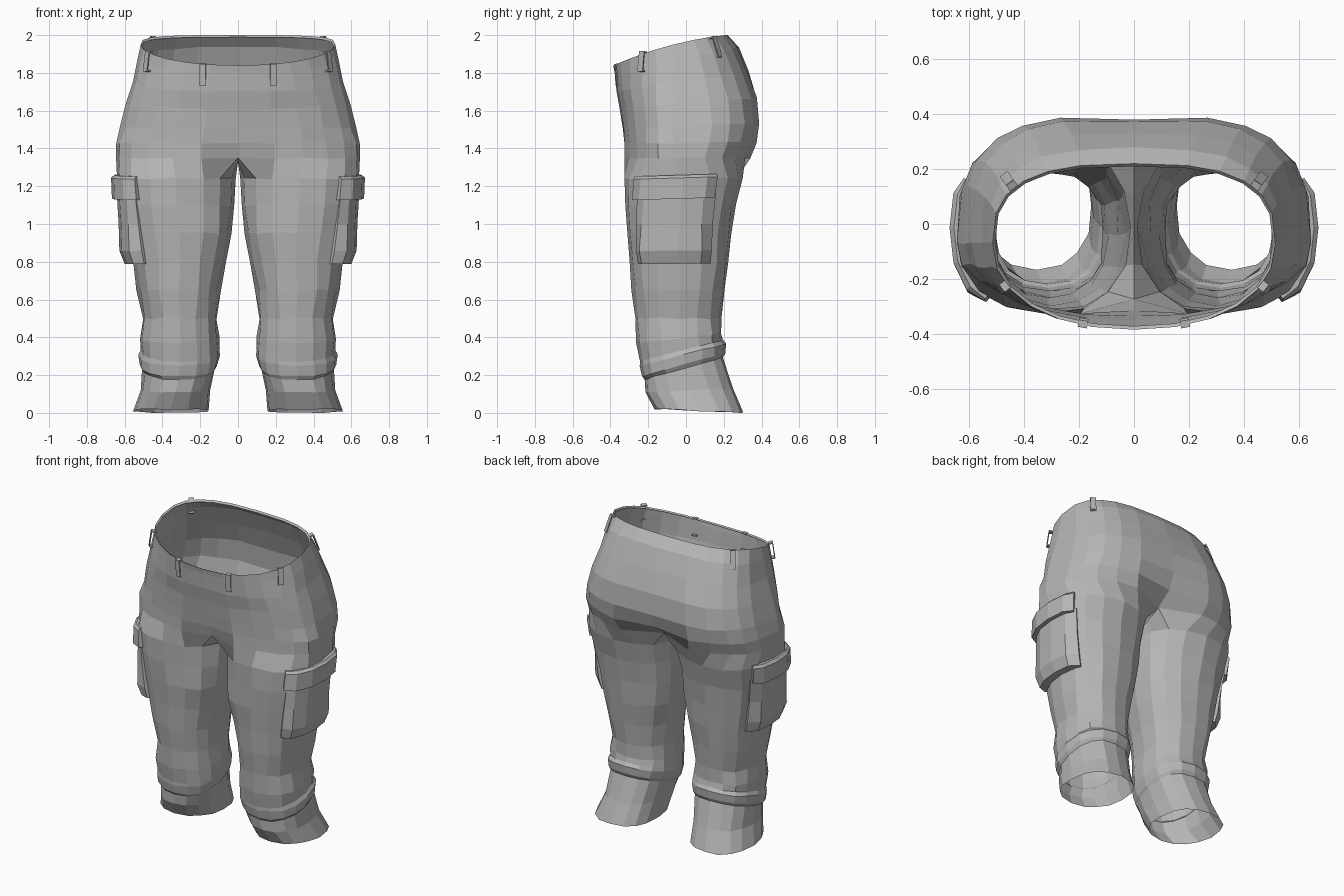
import bpy, bmesh, math, random
from mathutils import Vector, Matrix

random.seed(4)
if "Cube" in bpy.data.objects:
    bpy.data.objects.remove(bpy.data.objects["Cube"])

cloth = bpy.data.materials.new("grey cloth")
cloth.use_nodes = True
GREY = (0.47, 0.47, 0.47, 1)
cloth.diffuse_color = GREY
cloth.node_tree.nodes["Principled BSDF"].inputs["Base Color"].default_value = GREY


def finish(name, bm, closed=True):
    if closed:
        bmesh.ops.recalc_face_normals(bm, faces=bm.faces)
    me = bpy.data.meshes.new(name)
    bm.to_mesh(me)
    bm.free()
    me.materials.append(cloth)
    ob = bpy.data.objects.new(name, me)
    bpy.context.collection.objects.link(ob)
    mod = ob.modifiers.new("mirror", "MIRROR")
    mod.use_clip = True
    mod.merge_threshold = 0.002


def spow(v, n):
    return math.copysign(abs(v) ** (2 / n), v)


# Torso rings: height, half width, front y, back y, slope, centre pinch, back squareness
TORSO = [(1.955, .506, -.372, .21, .22, 1, 2.8), (1.966, .515, -.385, .22, .22, 1, 2.8),
         (1.88, .535, -.378, .28, .2, 1, 2.9), (1.76, .56, -.37, .335, .15, .99, 3),
         (1.64, .59, -.355, .38, .08, .98, 3.2), (1.52, .62, -.342, .396, .03, .96, 3.3),
         (1.43, .645, -.335, .38, 0, .88, 3.2), (1.35, .648, -.33, .35, 0, .66, 2.9)]
# Leg rings: height, inner x, outer x, front y, back y, slope
LEG = [(1.24, .012, .642, -.322, .295, 0), (1.1, .02, .62, -.32, .26, 0),
       (.95, .035, .59, -.315, .24, 0), (.8, .06, .557, -.30, .225, 0),
       (.65, .095, .535, -.285, .205, 0), (.5, .112, .507, -.268, .19, 0),
       (.4, .1, .52, -.26, .19, .1), (.335, .098, .515, -.245, .195, .25),
       (.312, .096, .526, -.245, .212, .25), (.258, .108, .52, -.232, .208, .28),
       (.238, .122, .505, -.22, .198, .28), (.12, .145, .515, -.215, .25, .05),
       (.014, .155, .555, -.165, .305, -.045)]


def torso_point(ring, deg):
    z, w, yf, yb, slope, pinch, square = ring
    c, s = math.cos(math.radians(deg)), math.sin(math.radians(deg))
    n = 2.2 if s < 0 else square
    yc = -0.07
    y = yc + (yb - yc if s > 0 else yc - yf) * spow(s, n)
    x = w * spow(c, n)
    if abs(deg) == 90:
        x, y = 0, y * (pinch if s > 0 else (1 + pinch) / 2)
    bend = .28 if slope == .22 else 0
    return Vector((x, y, z + slope * y - bend * y * y))


def leg_point(ring, deg, grow=0):
    z, xi, xo, yf, yb, slope = ring
    c, s = math.cos(math.radians(deg)), math.sin(math.radians(deg))
    x = (xi + xo) / 2 + ((xo - xi) / 2 + grow) * spow(c, 2.4)
    y = (yf + yb) / 2 + ((yb - yf) / 2 + grow) * spow(s, 2.4)
    return Vector((x, y, z + slope * y))


# Trouser shell: half a torso, a crotch seam and one leg, then mirrored
bm = bmesh.new()


def add(p, wrinkle):
    if p.x > .02:
        p = p + Vector([random.uniform(-wrinkle, wrinkle) for _ in range(3)])
    return bm.verts.new(p)


rows = []
for i, ring in enumerate(TORSO):
    rows.append([add(torso_point(ring, -90 + 15 * j), 0 if i < 2 else .005) for j in range(13)])
for a, b in zip(rows, rows[1:]):
    for j in range(12):
        bm.faces.new((a[j], b[j], b[j + 1], a[j + 1]))
front, back = rows[-1][0].co.y, rows[-1][-1].co.y
seam = [bm.verts.new((0, back + (front - back) * k / 4, 1.33)) for k in (1, 2, 3)]
loops = [rows[-1] + seam]
for ring in LEG:
    low = ring[0] < .36
    loops.append([add(leg_point(ring, -135 + 22.5 * j), .003 if low else .006) for j in range(16)])
for a, b in zip(loops, loops[1:]):
    for j in range(16):
        k = (j + 1) % 16
        bm.faces.new((a[j], b[j], b[k], a[k]))
finish("trousers", bm, closed=False)


def leg_ring_at(z):
    z = min(z, LEG[0][0])
    for a, b in zip(LEG, LEG[1:]):
        if b[0] <= z <= a[0]:
            f = (a[0] - z) / (a[0] - b[0])
            return [p + (q - p) * f for p, q in zip(a, b)]


def thigh_patch(name, levels, degs, tilt, edge):
    """Closed pad over the outer thigh; levels are (height, offset) pairs."""
    bm = bmesh.new()
    outer, inner = [], []
    for z, off in levels:
        ring = leg_ring_at(z)
        ring[0] = z
        ring[5] = tilt
        outer.append([bm.verts.new(leg_point(ring, d, off * (edge if d in (degs[0], degs[-1]) else 1)))
                      for d in degs])
        inner.append([bm.verts.new(leg_point(ring, d, -.015)) for d in degs])
    n, m = len(levels), len(degs)
    for i in range(n - 1):
        for j in range(m - 1):
            for g in (outer, inner):
                bm.faces.new((g[i][j], g[i + 1][j], g[i + 1][j + 1], g[i][j + 1]))
        for j in (0, m - 1):
            bm.faces.new((outer[i][j], outer[i + 1][j], inner[i + 1][j], inner[i][j]))
    for i in (0, n - 1):
        for j in range(m - 1):
            bm.faces.new((outer[i][j], outer[i][j + 1], inner[i][j + 1], inner[i][j]))
    finish(name, bm)


# Cargo pockets with flaps
thigh_patch("cargo_pocket", [(1.16, .012), (1.0, .032), (.86, .058), (.79, .045)],
            (-48, -36, -18, 0, 18, 33), .01, .35)
thigh_patch("pocket_flap", [(1.26, .014), (1.245, .03), (1.135, .042)],
            (-52, -38, -18, 0, 18, 30), .03, .5)


# Belt loops: thin strap with turned-in ends
def belt_loop(name, place, yaw, lean, height):
    bm = bmesh.new()
    h = height / 2
    for size, off in (((.006, .034, height), (.013, 0, 0)),
                      ((.026, .034, .008), (.002, 0, h)), ((.026, .034, .008), (.002, 0, -h))):
        bmesh.ops.create_cube(bm, size=1, matrix=Matrix.Translation(off) @ Matrix.Diagonal((*size, 1)))
    bm.transform(Matrix.Translation(place) @ Matrix.Rotation(math.radians(yaw), 4, 'Z')
                 @ Matrix.Rotation(math.radians(lean), 4, 'Y'))
    finish(name, bm)


belt_loop("front_belt_loop", (.185, -.358, 1.79), -80, 4, .11)
belt_loop("side_belt_loop", (.475, -.23, 1.86), -38, -8, .1)
belt_loop("back_belt_loop", (.455, .155, 1.935), 55, -20, .11)
